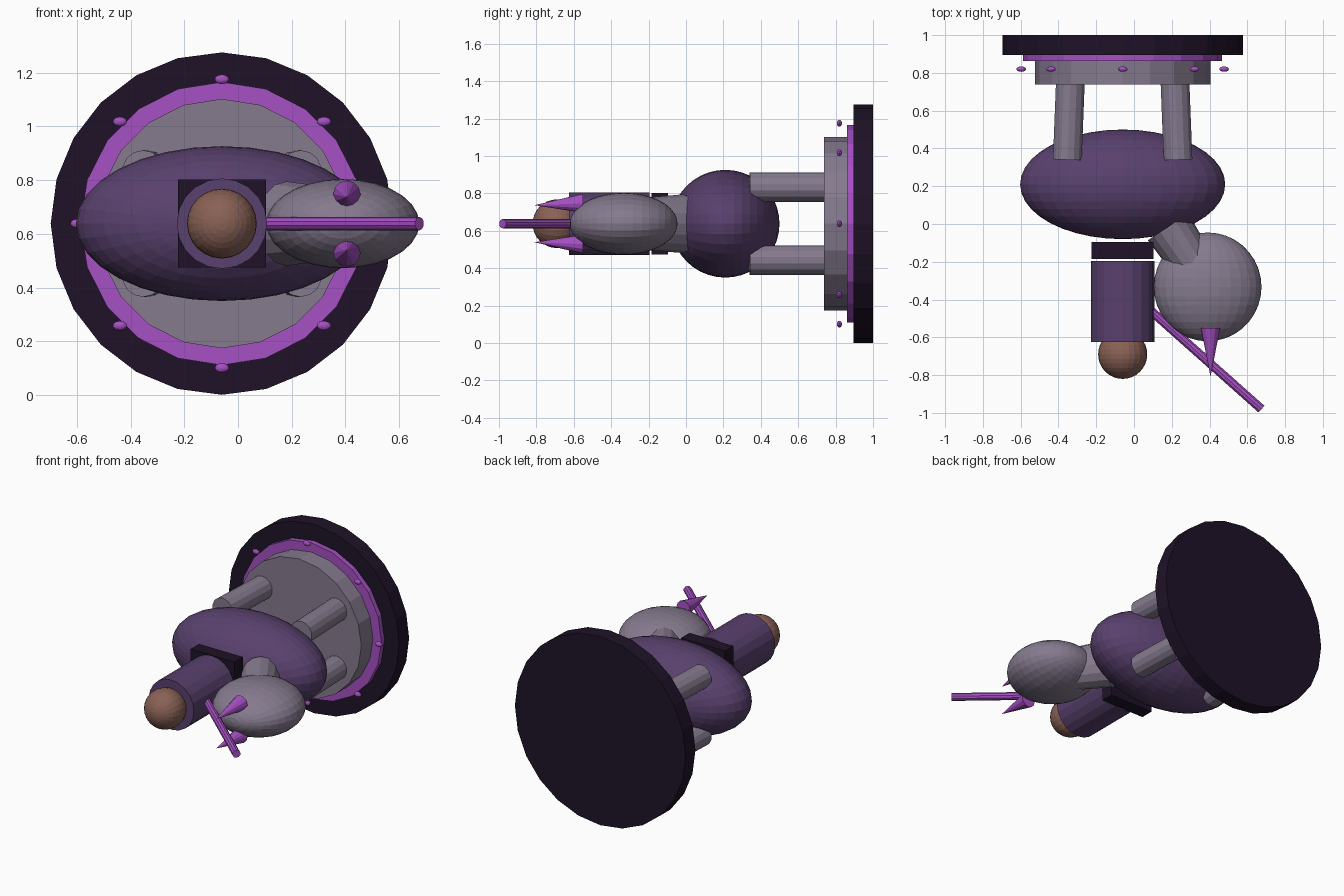
import bpy, bmesh, math
from mathutils import Vector, Matrix

if "Cube" in bpy.data.objects:
    bpy.data.objects.remove(bpy.data.objects["Cube"])

CX, CZ = -0.06, 0.638      # common axis, running along y


def colour(name, rgb):
    m = bpy.data.materials.new(name)
    m.diffuse_color = (*rgb, 1)
    m.use_nodes = True
    m.node_tree.nodes["Principled BSDF"].inputs["Base Color"].default_value = m.diffuse_color
    return m


DARK = colour("dark", (0.013, 0.006, 0.02))
PURPLE = colour("purple", (0.10, 0.052, 0.155))
MAGENTA = colour("magenta", (0.38, 0.08, 0.55))
STONE = colour("stone", (0.235, 0.195, 0.27))
SKIN = colour("skin", (0.25, 0.12, 0.09))


def finish(name, bm, mat):
    me = bpy.data.meshes.new(name)
    bm.to_mesh(me)
    bm.free()
    me.materials.append(mat)
    ob = bpy.data.objects.new(name, me)
    bpy.context.collection.objects.link(ob)
    return ob


def rod(name, a, b, r1, r2, mat, sides=12, squash=1.0):
    """Cylinder or cone from a to b; squash narrows it across the z direction."""
    a, b = Vector(a), Vector(b)
    axis = (b - a).normalized()
    side = axis.cross(Vector((0, 0, 1))).normalized()
    up = side.cross(axis)
    frame = Matrix((side * squash, up, -axis)).transposed()
    if frame.determinant() < 0:
        frame = Matrix((side * squash, up, axis)).transposed()
        r1, r2 = r1, r2
    else:
        r1, r2 = r2, r1
    bm = bmesh.new()
    bmesh.ops.create_cone(bm, cap_ends=True, segments=sides, radius1=r1, radius2=r2,
                          depth=(b - a).length,
                          matrix=Matrix.Translation((a + b) / 2) @ frame.to_4x4())
    return finish(name, bm, mat)


def ball(name, c, r, mat, u=24, v=16):
    """Ellipsoid with its poles along y."""
    bm = bmesh.new()
    m = Matrix.Translation(c) @ Matrix.Diagonal((*r, 1)) @ Matrix.Rotation(math.pi / 2, 4, 'X')
    bmesh.ops.create_uvsphere(bm, u_segments=u, v_segments=v, radius=1, matrix=m)
    return finish(name, bm, mat)


def disc(name, y0, y1, r, mat, sides):
    return rod(name, (CX, y0, CZ), (CX, y1, CZ), r, r, mat, sides)


# Stepped base
disc("base", 0.895, 1.0, 0.637, DARK, 24)
disc("base_ring", 0.862, 0.90, 0.527, MAGENTA, 20)
disc("base_plinth", 0.738, 0.87, 0.464, STONE, 20)

# Studs round the base
for i in range(8):
    t = i * math.pi / 4
    ball("stud", (CX + 0.537 * math.cos(t), 0.82, CZ + 0.537 * math.sin(t)),
         (0.027, 0.014, 0.018), MAGENTA, 10, 8)

# Mount: body, four legs, neck, head, horns
ball("body", (CX, 0.21, CZ), (0.543, 0.29, 0.288), PURPLE, 32, 20)
for sx, name in ((-1, "rear_leg"), (1, "front_leg")):
    for sz in (-1, 1):
        z = CZ + sz * 0.195
        rod(name, (CX + sx * 0.293, 0.34, z), (CX + sx * 0.277, 0.75, z), 0.078, 0.078, STONE, 14)
rod("neck", (0.18, -0.015, CZ), (0.31, -0.21, CZ), 0.157, 0.14, STONE, 16, 0.82)
ball("mount_head", (0.39, -0.333, CZ), (0.285, 0.288, 0.166), STONE, 28, 18)
for s in (-1, 1):
    rod("horn", (0.405, -0.55, CZ + s * 0.109), (0.405, -0.81, CZ + s * 0.099), 0.051, 0, MAGENTA)

# Rider: saddle, torso, head, lance
bm = bmesh.new()
bmesh.ops.create_cube(bm, size=1, matrix=Matrix.Translation((CX, -0.14, CZ))
                      @ Matrix.Diagonal((0.328, 0.09, 0.328, 1)))
finish("saddle", bm, DARK)
disc("rider_torso", -0.625, -0.195, 0.168, PURPLE, 20)
ball("rider_head", (CX, -0.69, CZ), (0.13, 0.13, 0.13), SKIN)
rod("lance", (0.09, -0.46, CZ), (0.675, -0.98, CZ), 0.025, 0.025, MAGENTA, 10)
